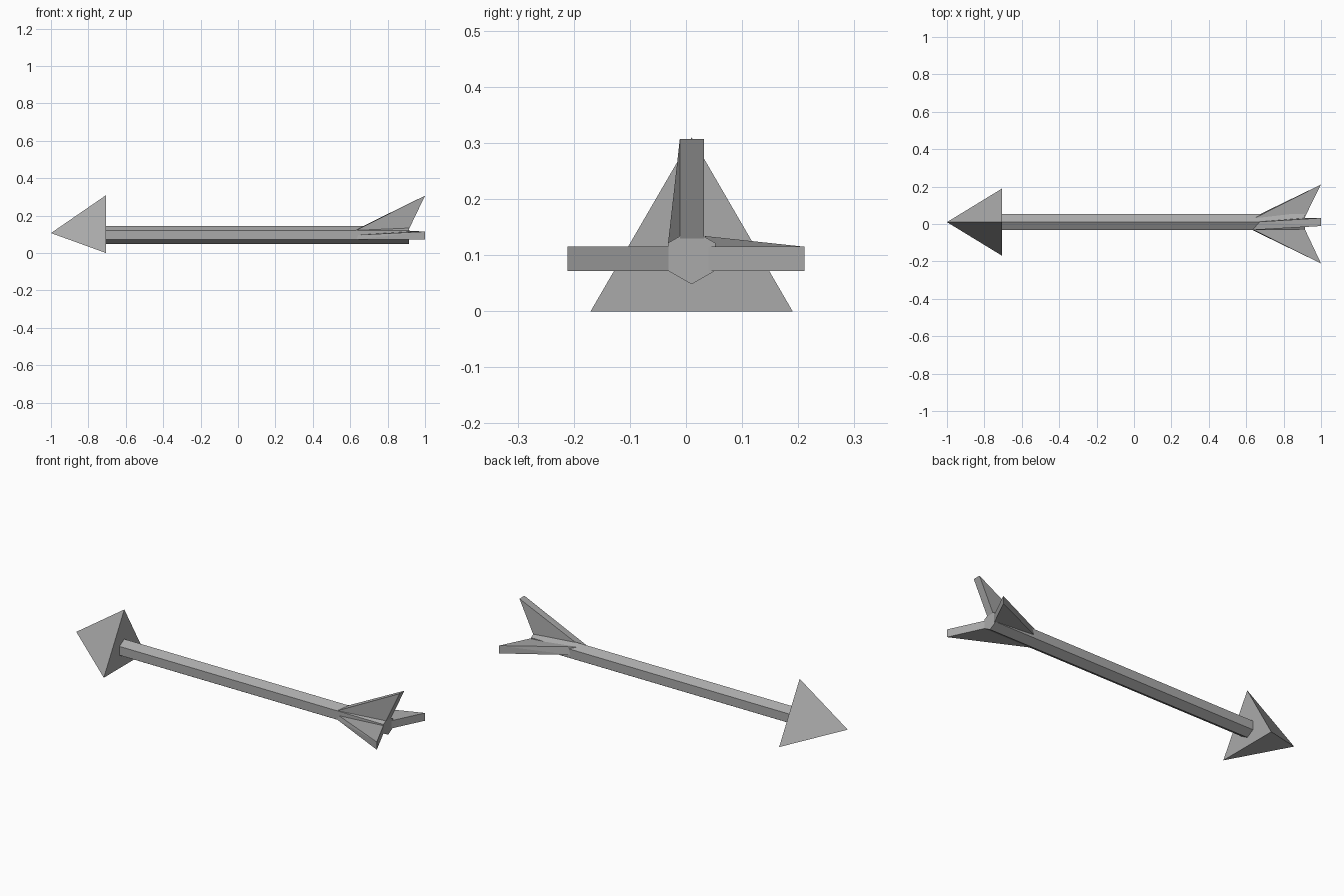
import bpy, bmesh, math

cube = bpy.data.objects.get("Cube")
if cube:
    bpy.data.objects.remove(cube, do_unlink=True)

grey = bpy.data.materials.new("plain grey")
grey.use_nodes = True
colour = (0.4, 0.4, 0.4, 1)
grey.diffuse_color = colour
grey.node_tree.nodes["Principled BSDF"].inputs["Base Color"].default_value = colour

MID_Y, MID_Z = 0.01, 0.097


def hull_part(name, points):
    """Flat-faced convex part wrapped around a few corner points."""
    bm = bmesh.new()
    verts = [bm.verts.new(p) for p in points]
    bmesh.ops.convex_hull(bm, input=verts)
    bmesh.ops.dissolve_limit(bm, angle_limit=0.01, verts=bm.verts, edges=bm.edges)
    bmesh.ops.recalc_face_normals(bm, faces=bm.faces)
    mesh = bpy.data.meshes.new(name)
    bm.to_mesh(mesh)
    bm.free()
    mesh.materials.append(grey)
    obj = bpy.data.objects.new(name, mesh)
    bpy.context.collection.objects.link(obj)
    return obj


# Hexagonal shaft with a ridge along the top
ring = [(MID_Y + 0.049 * math.sin(i * math.pi / 3),
         MID_Z + 0.049 * math.cos(i * math.pi / 3)) for i in range(6)]
hull_part("shaft", [(x, y, z) for x in (-0.71, 0.915) for y, z in ring])

# Three-sided arrowhead
hull_part("arrowhead", [(-1, MID_Y, 0.107), (-0.705, -0.17, 0),
                        (-0.705, 0.19, 0), (-0.705, MID_Y, 0.31)])

# Fletching: each fin runs from a front root edge and a rear root edge to its tip edge
hull_part("top_fin", [(0.63, -0.032, 0.121), (0.67, 0.012, 0.145),
                      (0.915, -0.011, 0.13), (0.915, 0.032, 0.13),
                      (1, -0.011, 0.307), (1, 0.032, 0.307)])
hull_part("right_fin", [(0.63, -0.031, 0.072), (0.64, -0.031, 0.097),
                        (0.915, -0.031, 0.072), (0.915, -0.031, 0.115),
                        (1, -0.211, 0.072), (1, -0.211, 0.115)])
hull_part("left_fin", [(0.65, 0.034, 0.134), (0.67, 0.051, 0.09),
                       (0.915, 0.04, 0.072), (0.915, 0.04, 0.115),
                       (1, 0.211, 0.072), (1, 0.211, 0.115)])
